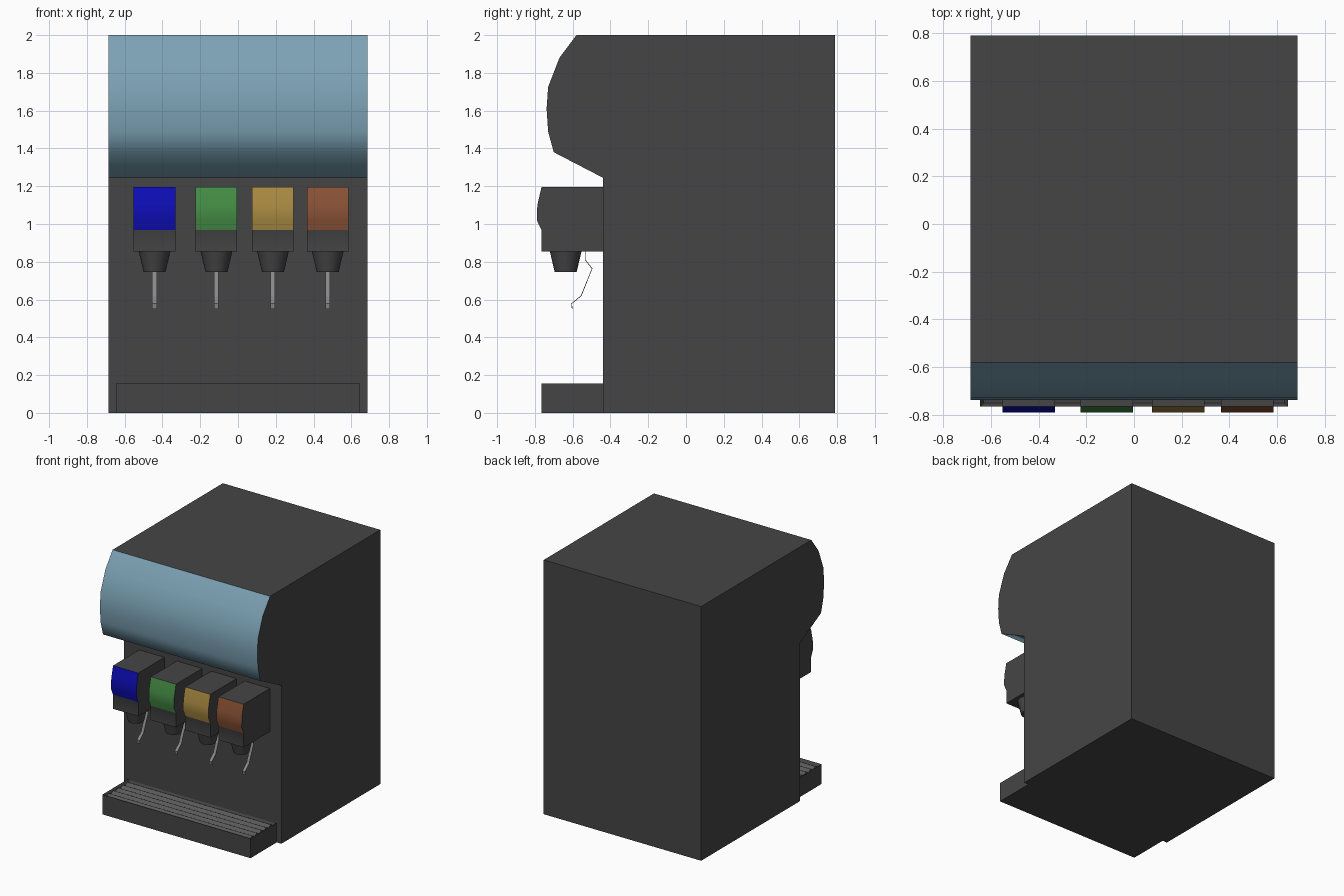
import bpy, bmesh, math

if "Cube" in bpy.data.objects:
    bpy.data.objects.remove(bpy.data.objects["Cube"])


def material(name, rgb):
    m = bpy.data.materials.new(name)
    m.diffuse_color = (*rgb, 1)
    m.use_nodes = True
    m.node_tree.nodes["Principled BSDF"].inputs["Base Color"].default_value = m.diffuse_color
    return m


DARK = material("dark_casing", (0.06, 0.06, 0.06))
METAL = material("lever_metal", (0.25, 0.25, 0.25))
SLAT = material("grille", (0.10, 0.10, 0.10))


def finish(bm, name, mats, angle=None):
    bmesh.ops.recalc_face_normals(bm, faces=bm.faces)
    me = bpy.data.meshes.new(name)
    bm.to_mesh(me)
    bm.free()
    for m in mats:
        me.materials.append(m)
    ob = bpy.data.objects.new(name, me)
    bpy.context.collection.objects.link(ob)
    if angle:
        bpy.ops.object.select_all(action='DESELECT')
        ob.select_set(True)
        bpy.context.view_layer.objects.active = ob
        bpy.ops.object.shade_smooth_by_angle(angle=math.radians(angle))
    return ob


def prism(name, profile, cx, half, mats, accent=(), angle=None):
    """Extrude a (y, z) profile along x; edges listed in accent get material 1."""
    bm = bmesh.new()
    left = [bm.verts.new((cx - half, y, z)) for y, z in profile]
    right = [bm.verts.new((cx + half, y, z)) for y, z in profile]
    bm.faces.new(left)
    bm.faces.new(right[::-1])
    n = len(profile)
    for i in range(n):
        j = (i + 1) % n
        f = bm.faces.new((left[i], right[i], right[j], left[j]))
        f.material_index = 1 if i in accent else 0
    return finish(bm, name, mats, angle)


# Cabinet with curved blue hood
HOOD = material("hood_blue", (0.20, 0.36, 0.46))
prism("cabinet", [(0.79, 0), (0.79, 2), (-0.58, 2), (-0.67, 1.88), (-0.73, 1.725),
                  (-0.738, 1.61), (-0.73, 1.49), (-0.70, 1.38), (-0.44, 1.245),
                  (-0.44, 0)], 0, 0.685, [DARK, HOOD], range(2, 8), 50)

# Drip tray: box with recessed top
bm = bmesh.new()
bmesh.ops.create_cube(bm, size=1)
for v in bm.verts:
    v.co = (v.co.x * 1.29, -0.6 + v.co.y * 0.33, 0.0775 + v.co.z * 0.155)
top = max(bm.faces, key=lambda f: f.calc_center_median().z)
bmesh.ops.inset_region(bm, faces=[top], thickness=0.02)
for v in top.verts:
    v.co.z -= 0.022
finish(bm, "drip_tray", [DARK])

# Ridged grille in the tray
ridges, y0, y1 = 5, -0.745, -0.455
step = (y1 - y0) / (2 * ridges)
wave = [(y0 + i * step, 0.136 if i % 2 == 0 else 0.152) for i in range(2 * ridges + 1)]
prism("drip_grille", wave + [(y1, 0.125), (y0, 0.125)], 0, 0.625, [SLAT])

# Four dispensers: coloured head, nozzle, lever
flavours = [("blue", -0.442, (0.004, 0.004, 0.48)), ("green", -0.114, (0.06, 0.27, 0.06)),
            ("amber", 0.185, (0.41, 0.26, 0.055)), ("rust", 0.475, (0.26, 0.085, 0.037))]
for label, x, rgb in flavours:
    colour = material("label_" + label, rgb)
    prism("head_" + label, [(-0.43, 1.195), (-0.765, 1.195), (-0.787, 1.10), (-0.79, 1.02),
                            (-0.765, 0.967), (-0.765, 0.855), (-0.43, 0.855)],
          x, 0.11, [DARK, colour], (1, 2, 3), 35)

    bm = bmesh.new()
    bmesh.ops.create_cone(bm, cap_ends=True, segments=16, radius1=0.058, radius2=0.085, depth=0.115)
    bmesh.ops.translate(bm, verts=bm.verts, vec=(x, -0.637, 0.8025))
    finish(bm, "nozzle_" + label, [DARK], 35)

    bm = bmesh.new()
    path = [(-0.534, 0.86), (-0.534, 0.81), (-0.497, 0.764), (-0.555, 0.62),
            (-0.606, 0.578), (-0.602, 0.55)]
    rows = [[bm.verts.new((x + s * 0.012, y, z)) for s in (-1, 1)] for y, z in path]
    for a, b in zip(rows, rows[1:]):
        bm.faces.new((a[0], a[1], b[1], b[0]))
    lever = finish(bm, "lever_" + label, [METAL])
    solid = lever.modifiers.new("thickness", 'SOLIDIFY')
    solid.thickness, solid.offset = 0.004, 0
